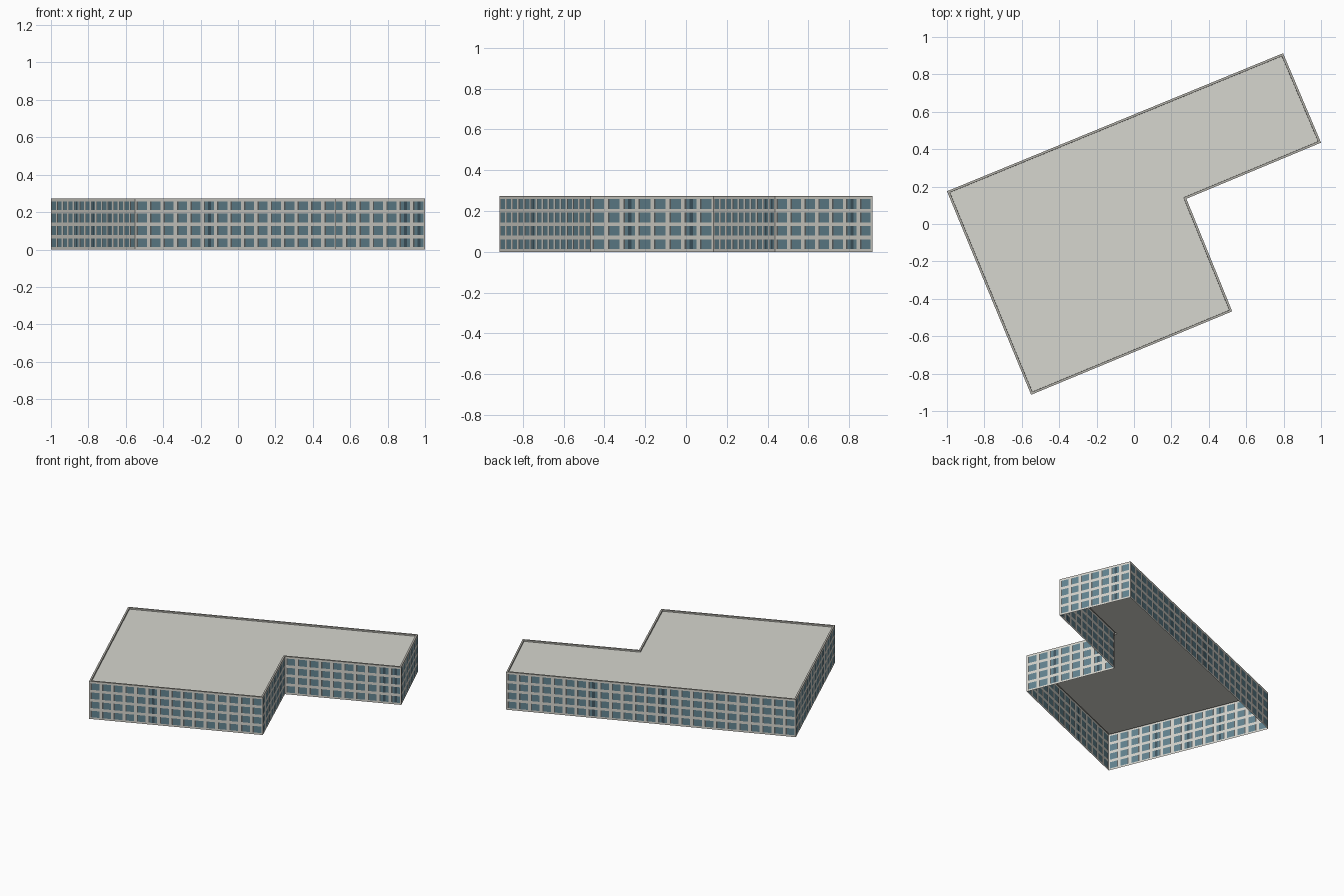
import bpy, bmesh
from mathutils import Vector

cube = bpy.data.objects.get("Cube")
if cube:
    bpy.data.objects.remove(cube)


def material(name, r, g, b):
    m = bpy.data.materials.new(name)
    m.use_nodes = True
    m.diffuse_color = (r, g, b, 1)
    m.node_tree.nodes["Principled BSDF"].inputs["Base Color"].default_value = (r, g, b, 1)
    return m


WALL = material("pale concrete", 0.66, 0.65, 0.60)
ROOF = material("roof grey", 0.67, 0.67, 0.62)
TRIM = material("parapet grey", 0.45, 0.44, 0.40)
FRAME = material("dark frame", 0.11, 0.12, 0.12)
GLASS = material("blue glass", 0.125, 0.23, 0.28)
DARK = material("dark glass", 0.05, 0.09, 0.115)

HEIGHT, FLOORS, PITCH = 0.273, 4, 0.066
SILL, WINDOW_H, MARGIN = 0.013, 0.047, 0.12
CAP, JAMB = 0.004, 0.14

# Footprint, counter-clockwise: corner, windows along the next wall, columns with dark panes
CORNERS = [
    ((-0.55, -0.913), 15, {5}),
    ((0.525, -0.467), 8, {2, 6}),
    ((0.28, 0.135), 10, {8, 9}),
    ((1.0, 0.435), 7, {5}),
    ((0.797, 0.913), 25, {7, 13}),
    ((-1.0, 0.175), 15, {4, 7, 10}),
]


def finish(bm, name, mats):
    bmesh.ops.remove_doubles(bm, verts=bm.verts, dist=1e-5)
    mesh = bpy.data.meshes.new(name)
    bm.to_mesh(mesh)
    bm.free()
    for m in mats:
        mesh.materials.append(m)
    ob = bpy.data.objects.new(name, mesh)
    bpy.context.collection.objects.link(ob)


walls, windows = bmesh.new(), bmesh.new()

# Facades: a grid of wall strips with a flush window in each bay, open below
for i, (start, count, dark) in enumerate(CORNERS):
    a = Vector((*start, 0))
    b = Vector((*CORNERS[(i + 1) % len(CORNERS)][0], 0))
    bay = 1 / count

    def panel(bm, u0, u1, z0, z1, mat=0):
        ring = [(u0, z0), (u1, z0), (u1, z1), (u0, z1)]
        f = bm.faces.new([bm.verts.new(a.lerp(b, u) + Vector((0, 0, z))) for u, z in ring])
        f.material_index = mat

    us = [0]
    for c in range(count):
        us += [(c + MARGIN) * bay, (c + 1 - MARGIN) * bay]
    us.append(1)
    zs = [0]
    for r in range(FLOORS):
        zs += [SILL + r * PITCH, SILL + r * PITCH + WINDOW_H]
    zs += [HEIGHT - CAP, HEIGHT]

    for k in range(len(us) - 1):
        for j in range(len(zs) - 1):
            u0, u1, z0, z1 = us[k], us[k + 1], zs[j], zs[j + 1]
            cap = j == len(zs) - 2
            if cap or k % 2 == 0 or j % 2 == 0:
                panel(walls, u0, u1, z0, z1, int(cap))
                continue
            # Dark jamb on one side, then the glass, with a dark middle pane in some columns
            cuts = [(0, JAMB, 2), (JAMB, 1, 0)]
            if k // 2 in dark:
                cuts = [(0, JAMB, 2), (JAMB, 0.4, 0), (0.4, 0.7, 1), (0.7, 1, 0)]
            for s, e, mat in cuts:
                panel(windows, u0 + s * (u1 - u0), u0 + e * (u1 - u0), z0, z1, mat)

finish(walls, "facade_walls", [WALL, TRIM])
finish(windows, "windows", [GLASS, DARK, FRAME])

# Roof deck sunk inside a narrow parapet
bm = bmesh.new()
deck = bm.faces.new([bm.verts.new((*c[0], HEIGHT)) for c in CORNERS])
bm.normal_update()
for thickness, depth in ((0.012, 0), (0.0005, -0.01)):
    bmesh.ops.inset_region(bm, faces=[deck], thickness=thickness, depth=depth,
                           use_boundary=True, use_even_offset=True)
for f in bm.faces:
    f.material_index = 0 if f is deck else 1
finish(bm, "roof_and_parapet", [ROOF, TRIM])
